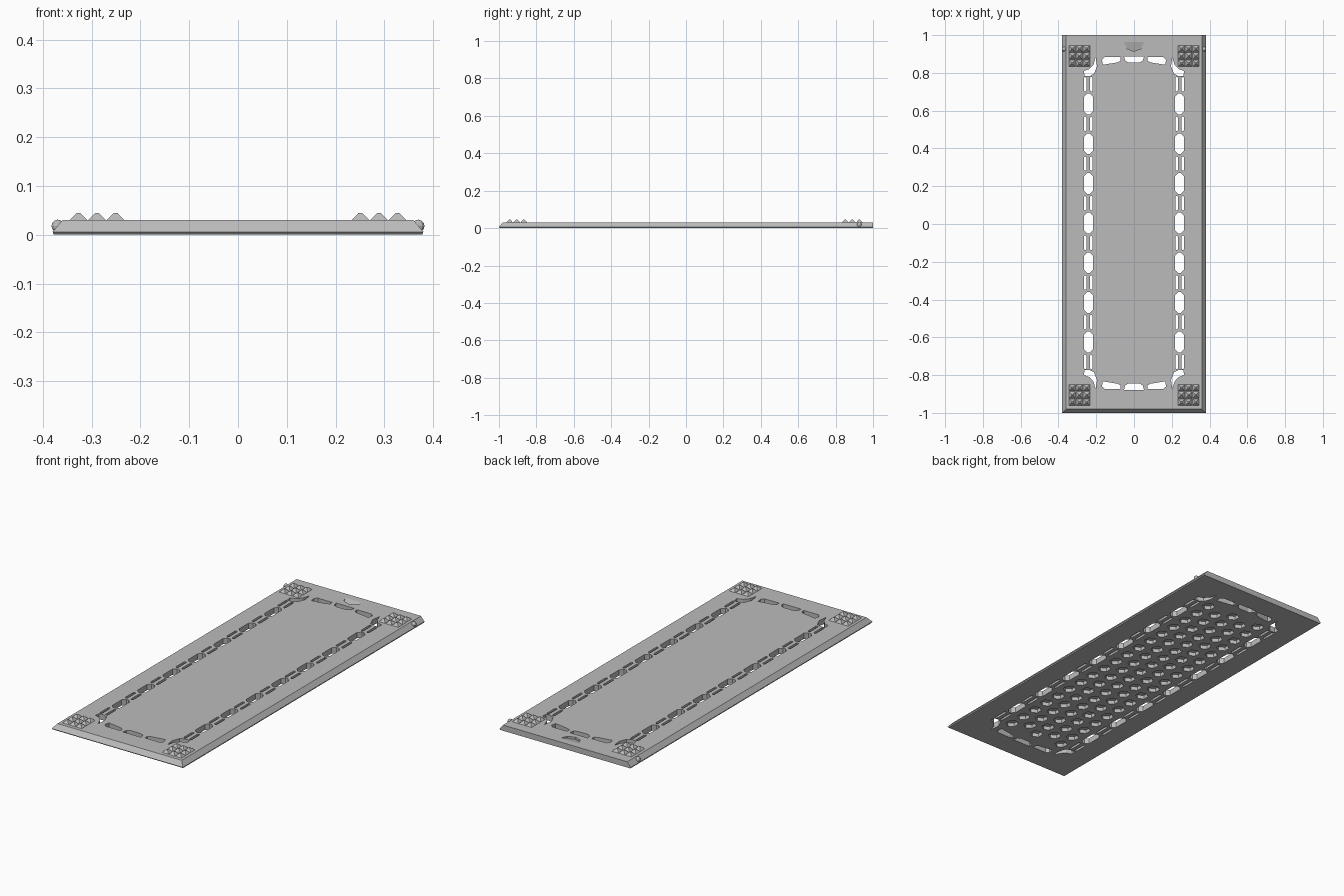
import bpy, bmesh
from math import pi
from mathutils import Matrix

old = bpy.data.objects.get("Cube")
if old:
    bpy.data.objects.remove(old, do_unlink=True)

grey = bpy.data.materials.new("plain grey")
grey.use_nodes = True
grey.diffuse_color = (0.5, 0.5, 0.5, 1)
grey.node_tree.nodes["Principled BSDF"].inputs["Base Color"].default_value = (0.5, 0.5, 0.5, 1)

TOP = 0.03
SHIFT = 0.005  # the slot frame sits slightly towards the back


def make_object(name, bm):
    bmesh.ops.recalc_face_normals(bm, faces=bm.faces)
    mesh = bpy.data.meshes.new(name)
    bm.to_mesh(mesh)
    bm.free()
    mesh.materials.append(grey)
    obj = bpy.data.objects.new(name, mesh)
    bpy.context.collection.objects.link(obj)
    return obj


def loft(bm, rings):
    """Skin a stack of equal rings and cap both ends."""
    loops = [[bm.verts.new(p) for p in ring] for ring in rings]
    n = len(loops[0])
    for a, b in zip(loops, loops[1:]):
        for i in range(n):
            j = (i + 1) % n
            bm.faces.new((a[i], a[j], b[j], b[i]))
    bm.faces.new(loops[0])
    bm.faces.new(loops[-1])


def prism(bm, outline, low=-0.02, high=0.06):
    loft(bm, [[(x, y, z) for x, y in outline] for z in (low, high)])


def long_slot(bm, x, y, width, length):
    """Elongated slot with clipped corners."""
    w, h, c = width / 2, length / 2, width * 0.35
    prism(bm, [(x + a, y + b) for a, b in (
        (-w, c - h), (c - w, -h), (w - c, -h), (w, c - h),
        (w, h - c), (w - c, h), (c - w, h), (-w, h - c))])


# Plate: chamfered on the front and both sides, straight at the back
def plate_ring(x, front, z):
    return [(-x, front, z), (x, front, z), (x, 1, z), (-x, 1, z)]


bm = bmesh.new()
loft(bm, [plate_ring(0.378, -0.994, 0), plate_ring(0.38, -1, 0.006),
          plate_ring(0.36, -0.98, TOP)])
plate = make_object("cover_plate", bm)

# Cutters for everything let into the plate
bm = bmesh.new()

# Side slots: wide ones with narrow pairs between them
for side in (-1, 1):
    for i in range(7):
        long_slot(bm, side * 0.241, (i - 3) * 0.21 + SHIFT, 0.046, 0.11)
    for i in range(8):
        for x in (0.226, 0.259):
            long_slot(bm, side * x, (i - 3.5) * 0.21 + SHIFT, 0.013, 0.076)

# End slots and curved corner slots
middle = [(-0.053, 0.883), (-0.047, 0.86), (-0.03, 0.85),
          (0.03, 0.85), (0.047, 0.86), (0.053, 0.883)]
outer = [(0.072, 0.878), (0.072, 0.858), (0.09, 0.85),
         (0.165, 0.838), (0.17, 0.865), (0.155, 0.878)]
corner = [(0.203, 0.878), (0.196, 0.83), (0.212, 0.79), (0.235, 0.778),
          (0.262, 0.779), (0.265, 0.805), (0.236, 0.815), (0.214, 0.84)]
for end in (-1, 1):
    prism(bm, [(x, end * y + SHIFT) for x, y in middle])
    for side in (-1, 1):
        for shape in (outer, corner):
            prism(bm, [(side * x, end * y + SHIFT) for x, y in shape])

# Honeycomb pits in the underside
for row in range(-2, 3):
    count = 18 if row % 2 == 0 else 17
    for i in range(count):
        y = (i - (count - 1) / 2) * 0.09 + SHIFT
        bmesh.ops.create_cone(
            bm, cap_ends=True, segments=6, radius1=0.032, radius2=0.032, depth=0.04,
            matrix=Matrix.Translation((row * 0.08, y, 0)))

# Thumb notch with a floor that slopes down towards the front
notch = [(-0.053, 0.965), (-0.037, 0.928), (0, 0.914), (0.037, 0.928), (0.053, 0.965)]
loft(bm, [[(x, y, TOP + 0.0005 - (0.965 - y) * 0.25) for x, y in notch],
          [(x, y, 0.06) for x, y in notch]])

cutter = make_object("slot_cutter", bm)
cutter.hide_render = True
cut = plate.modifiers.new("slots", "BOOLEAN")
cut.operation = "DIFFERENCE"
cut.solver = "EXACT"
cut.object = cutter
bpy.context.view_layer.objects.active = plate
bpy.ops.object.modifier_apply(modifier=cut.name)
bpy.data.objects.remove(cutter, do_unlink=True)

# Grip pads: three by three blunt pyramids at each corner
for end, y0 in (("back", 0.889), ("front", -0.905)):
    for side, x0 in (("left", 0.289), ("right", -0.289)):
        bm = bmesh.new()
        for i in (-1, 0, 1):
            for j in (-1, 0, 1):
                place = Matrix.Translation((x0 + i * 0.038, y0 + j * 0.038, 0.037))
                bmesh.ops.create_cone(
                    bm, cap_ends=True, segments=4, radius1=0.0265, radius2=0.005,
                    depth=0.016, matrix=place @ Matrix.Rotation(pi / 4, 4, "Z"))
        make_object(f"{end}_{side}_grip_pad", bm)

# Catch knobs near the back of each side
for side, x in (("left", 0.37), ("right", -0.37)):
    bm = bmesh.new()
    bmesh.ops.create_uvsphere(bm, u_segments=10, v_segments=6, radius=0.013,
                              matrix=Matrix.Translation((x, 0.926, 0.018)))
    make_object(f"{side}_catch_knob", bm)
